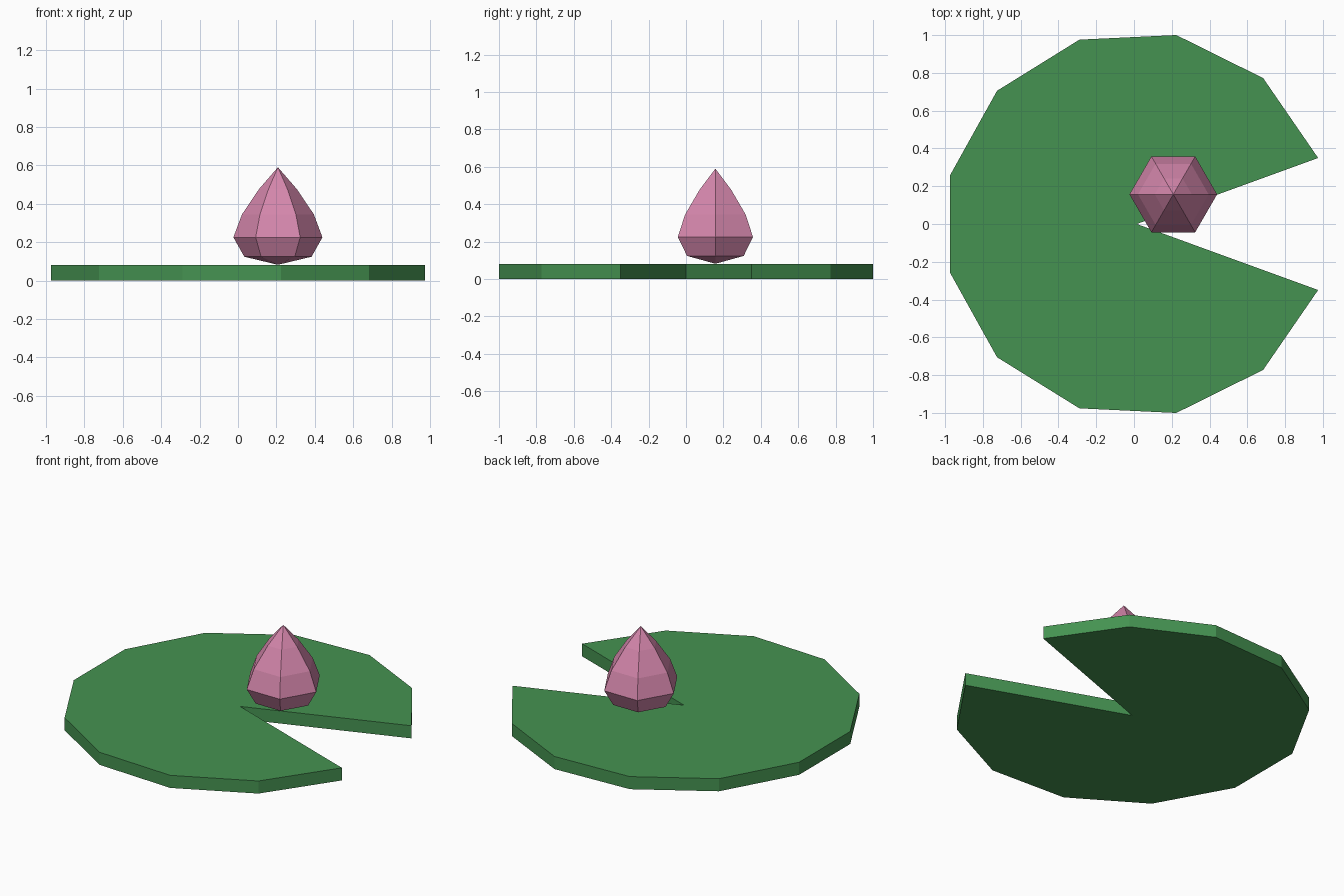
import bpy
import bmesh
from math import cos, sin, radians, tau

cube = bpy.data.objects.get("Cube")
if cube:
    bpy.data.objects.remove(cube, do_unlink=True)


def make_material(name, rgb):
    mat = bpy.data.materials.new(name)
    mat.use_nodes = True
    mat.diffuse_color = (*rgb, 1)
    mat.node_tree.nodes["Principled BSDF"].inputs["Base Color"].default_value = (*rgb, 1)
    return mat


def finish(name, bm, mat, location):
    bmesh.ops.recalc_face_normals(bm, faces=bm.faces)
    mesh = bpy.data.meshes.new(name)
    bm.to_mesh(mesh)
    bm.free()
    mesh.materials.append(mat)
    obj = bpy.data.objects.new(name, mesh)
    obj.location = location
    bpy.context.collection.objects.link(obj)
    return obj


leaf_green = make_material("leaf green", (0.06, 0.29, 0.083))
petal_pink = make_material("petal pink", (0.66, 0.24, 0.41))

# Leaf pad: a thick faceted disc with a wedge cut to its centre
PAD_RADIUS, PAD_HEIGHT, NOTCH, STEPS = 1.022, 0.08, 20, 11
bm = bmesh.new()
outline = [bm.verts.new((0, 0, 0))]
for i in range(STEPS + 1):
    a = radians(NOTCH + i * (360 - 2 * NOTCH) / STEPS)
    outline.append(bm.verts.new((PAD_RADIUS * cos(a), PAD_RADIUS * sin(a), 0)))
base = bm.faces.new(outline)
top = bmesh.ops.extrude_face_region(bm, geom=[base], use_keep_orig=True)
moved = [g for g in top["geom"] if isinstance(g, bmesh.types.BMVert)]
bmesh.ops.translate(bm, verts=moved, vec=(0, 0, PAD_HEIGHT))
finish("lily_pad", bm, leaf_green, (0.0145, 0, 0))

# Flower bud: six-sided lathe of (radius, height) rings between two tips
SIDES = 6
rings = [(0.175, 0.042), (0.232, 0.143), (0.187, 0.263), (0.098, 0.395)]
bm = bmesh.new()
loops = [[bm.verts.new((r * cos(tau * i / SIDES), r * sin(tau * i / SIDES), z))
          for i in range(SIDES)] for r, z in rings]
bottom_tip = bm.verts.new((0, 0, 0))
top_tip = bm.verts.new((0, 0, 0.508))
for i in range(SIDES):
    j = (i + 1) % SIDES
    for low, high in zip(loops, loops[1:]):
        bm.faces.new((low[i], low[j], high[j], high[i]))
    bm.faces.new((bottom_tip, loops[0][j], loops[0][i]))
    bm.faces.new((top_tip, loops[-1][i], loops[-1][j]))
finish("flower_bud", bm, petal_pink, (0.208, 0.157, PAD_HEIGHT + 0.002))
